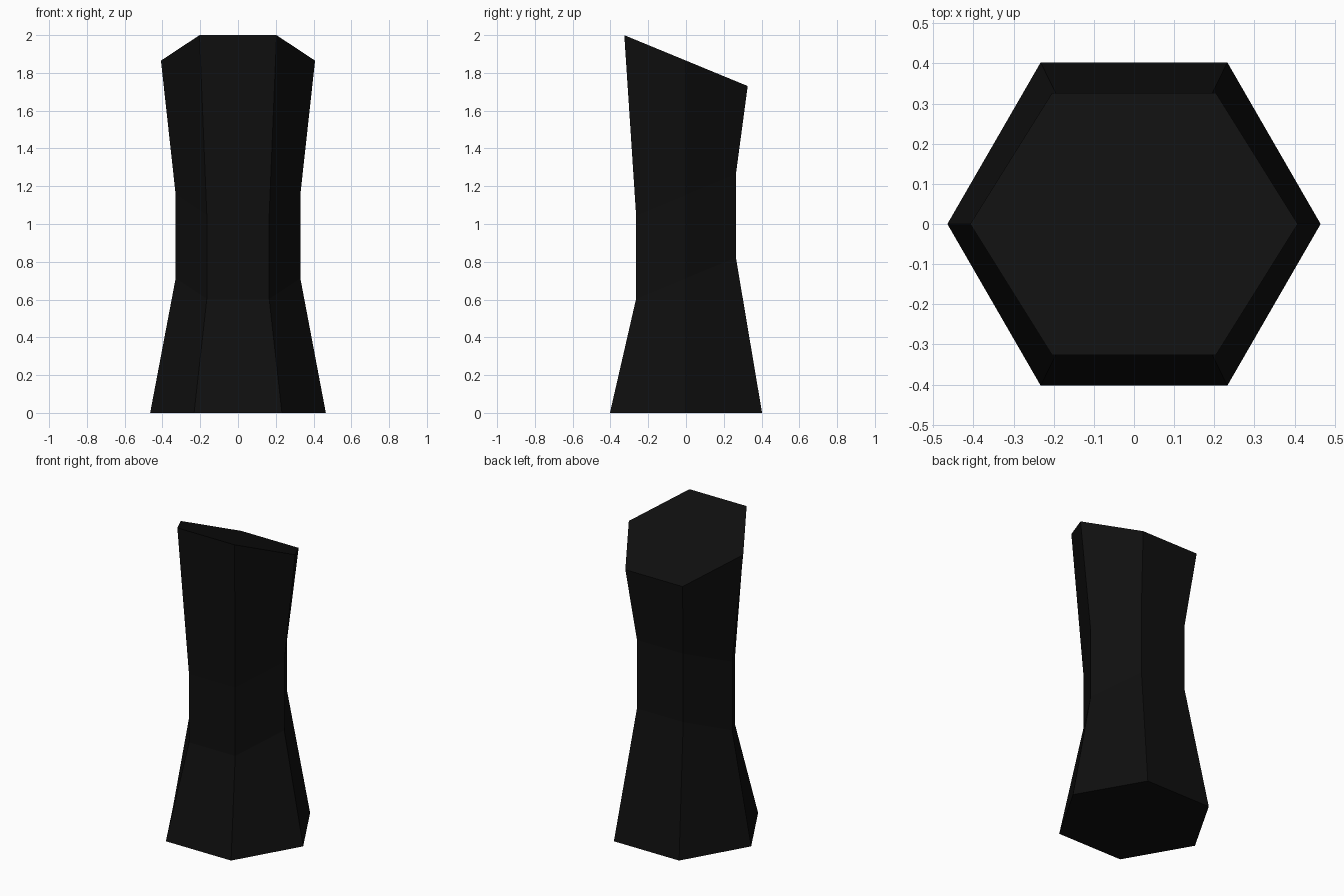
import bpy, bmesh, math

if "Cube" in bpy.data.objects:
    bpy.data.objects.remove(bpy.data.objects["Cube"])

SIDES = 6
# Each ring: radius, centre height, tilt about the x axis (degrees)
RINGS = [
    (0.465, 0.0, 0.0),       # foot
    (0.33, 0.713, 22.4),     # lower waist
    (0.33, 1.155, 22.4),     # upper waist
    (0.408, 1.865, -22.4),   # slanted top
]

black = bpy.data.materials.new("near_black")
black.diffuse_color = (0.0048, 0.0048, 0.0048, 1)
black.use_nodes = True
black.node_tree.nodes["Principled BSDF"].inputs["Base Color"].default_value = black.diffuse_color


def ring(bm, radius, height, tilt):
    t = math.radians(tilt)
    verts = []
    for i in range(SIDES):
        a = math.tau * i / SIDES
        x, y = radius * math.cos(a), radius * math.sin(a)
        verts.append(bm.verts.new((x, y * math.cos(t), height + y * math.sin(t))))
    return verts


# Hexagonal waisted pillar lofted through the rings
bm = bmesh.new()
loops = [ring(bm, *r) for r in RINGS]
for low, high in zip(loops, loops[1:]):
    for i in range(SIDES):
        j = (i + 1) % SIDES
        bm.faces.new((low[i], low[j], high[j], high[i]))
bm.faces.new(loops[0][::-1])
bm.faces.new(loops[-1])
bmesh.ops.recalc_face_normals(bm, faces=bm.faces)

mesh = bpy.data.meshes.new("pillar")
bm.to_mesh(mesh)
bm.free()
mesh.materials.append(black)
bpy.context.collection.objects.link(bpy.data.objects.new("pillar", mesh))
